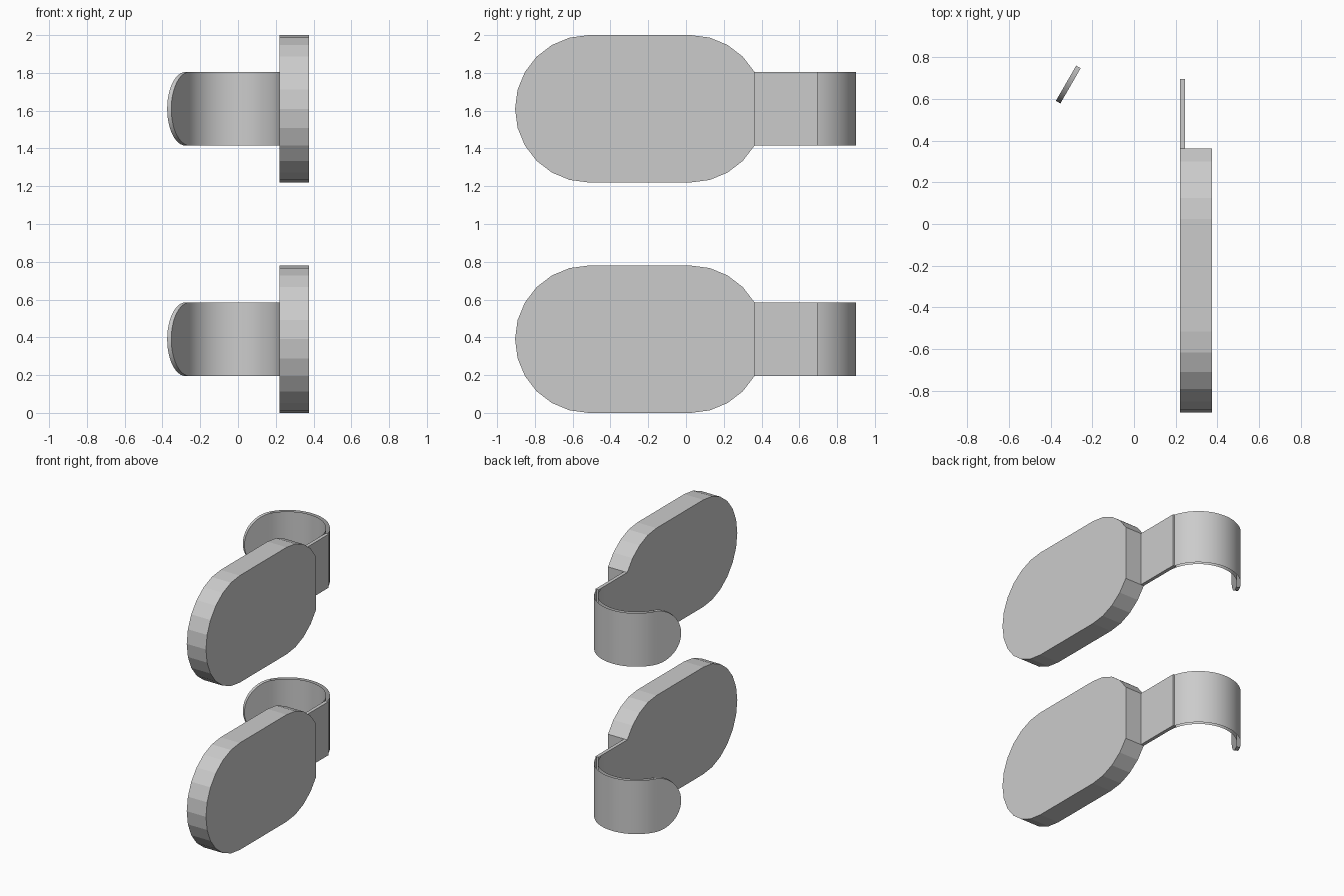
import bpy, bmesh
from math import sin, cos, pi, radians

if "Cube" in bpy.data.objects:
    bpy.data.objects.remove(bpy.data.objects["Cube"])

HALF = 0.195                       # half height of band
CX, CY, R, T = -0.035, 0.62, 0.28, 0.025   # hook arc centre, radius, wall thickness


def finish(name, bm):
    bmesh.ops.remove_doubles(bm, verts=bm.verts, dist=1e-5)
    me = bpy.data.meshes.new(name)
    bm.to_mesh(me)
    bm.free()
    ob = bpy.data.objects.new(name, me)
    bpy.context.collection.objects.link(ob)
    return ob


def prism_x(name, outline, x0, x1):
    """Extrude a (y, z) outline along x."""
    bm = bmesh.new()
    f = bm.faces.new([bm.verts.new((x0, y, z)) for y, z in outline])
    ext = bmesh.ops.extrude_face_region(bm, geom=[f])
    for v in ext["geom"]:
        if isinstance(v, bmesh.types.BMVert):
            v.co.x = x1
    bmesh.ops.recalc_face_normals(bm, faces=bm.faces)
    return finish(name, bm)


def hook(name, zc):
    """Curved band with open rims and a rounded flat tip."""
    bm = bmesh.new()

    def quad(pts):
        bm.faces.new([bm.verts.new(p) for p in pts])

    # curved walls
    n, sweep = 40, radians(150)
    lo, hi = zc - HALF, zc + HALF
    for r, flip in ((R, False), (R - T, True)):
        for i in range(n):
            a, b = sweep * i / n, sweep * (i + 1) / n
            p = (CX + r * cos(a), CY + r * sin(a))
            q = (CX + r * cos(b), CY + r * sin(b))
            pts = [(*p, lo), (*q, lo), (*q, hi), (*p, hi)]
            quad(pts[::-1] if flip else pts)

    # rounded tip along the end tangent
    def tip(r):
        out = []
        for k in range(25):
            t = -pi / 2 + pi * k / 24
            s = HALF * cos(t)
            out.append((CX + r * cos(sweep) - s * sin(sweep),
                        CY + r * sin(sweep) + s * cos(sweep),
                        zc + HALF * sin(t)))
        return out

    outer, inner = tip(R), tip(R - T)
    quad(outer)
    quad(inner[::-1])
    for k in range(24):
        quad([outer[k + 1], outer[k], inner[k], inner[k + 1]])
    ob = finish(name, bm)
    bpy.ops.object.select_all(action='DESELECT')
    ob.select_set(True)
    bpy.context.view_layer.objects.active = ob
    bpy.ops.object.shade_smooth_by_angle(angle=radians(30))


for label, zc in (("lower", 0.39), ("upper", 1.61)):
    # pad: rounded left end, right end cut flat at the strap
    left = [(-0.515 + 0.39 * cos(radians(a)), zc + 0.39 * sin(radians(a)))
            for a in range(90, 271, 15)]
    right = [(0.025 + 0.39 * cos(radians(a)), zc + 0.39 * sin(radians(a)))
             for a in [*range(-90, -29, 15), *range(30, 91, 15)]]
    prism_x(label + "_pad", left + right, 0.22, 0.375)
    # straight strap
    prism_x(label + "_strap", [(0.36, zc - HALF), (0.695, zc - HALF),
                               (0.695, zc + HALF), (0.36, zc + HALF)], 0.22, 0.245)
    hook(label + "_hook", zc)
